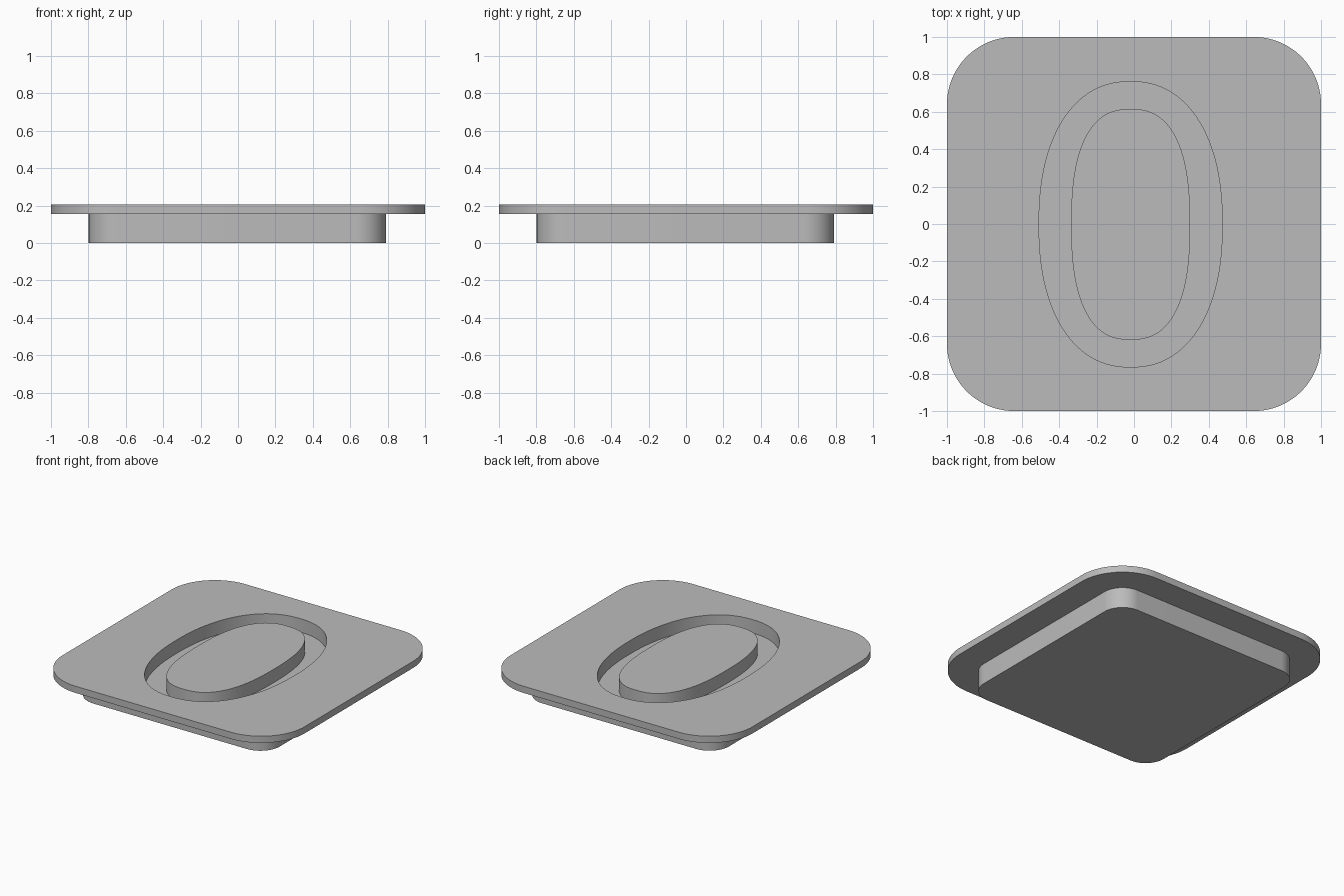
import bpy, bmesh
from math import sin, cos, pi, copysign

STEPS = 24  # points per quarter of every outline

cube = bpy.data.objects.get("Cube")
if cube:
    bpy.data.objects.remove(cube, do_unlink=True)

grey = bpy.data.materials.new("plain_grey")
grey.use_nodes = True
colour = (0.5, 0.5, 0.5, 1)
grey.diffuse_color = colour
grey.node_tree.nodes["Principled BSDF"].inputs["Base Color"].default_value = colour


def rounded_square(half, radius, z, centre=0.0):
    """Square outline with one arc per corner."""
    pts = []
    for q in range(4):
        cx = (half - radius) * (1 if q in (0, 3) else -1)
        cy = (half - radius) * (1 if q < 2 else -1)
        for i in range(STEPS):
            a = (q + i / (STEPS - 1)) * pi / 2
            pts.append((centre + cx + radius * cos(a), centre + cy + radius * sin(a), z))
    return pts


def oval(rx, ry, power, z, centre=-0.018):
    """Slightly squared ellipse outline."""
    def bulge(v):
        return copysign(abs(v) ** (2 / power), v)
    angles = [(i + 0.5) * pi / 2 / STEPS for i in range(4 * STEPS)]
    return [(centre + rx * bulge(cos(a)), ry * bulge(sin(a)) - 0.002, z) for a in angles]


def loft(name, outlines):
    """Skin matching outlines in order and cap both ends."""
    bm = bmesh.new()
    rings = [[bm.verts.new(p) for p in line] for line in outlines]
    for low, high in zip(rings, rings[1:]):
        for i in range(len(low)):
            j = (i + 1) % len(low)
            bm.faces.new((low[i], low[j], high[j], high[i]))
    bm.faces.new(rings[0][::-1])
    bm.faces.new(rings[-1])
    bmesh.ops.recalc_face_normals(bm, faces=bm.faces)
    mesh = bpy.data.meshes.new(name)
    bm.to_mesh(mesh)
    bm.free()
    mesh.materials.append(grey)
    obj = bpy.data.objects.new(name, mesh)
    bpy.context.collection.objects.link(obj)
    bpy.ops.object.select_all(action="DESELECT")
    obj.select_set(True)
    bpy.context.view_layer.objects.active = obj
    bpy.ops.object.shade_smooth_by_angle(angle=pi / 6)
    return obj


TOP, LIP, FLOOR = 0.205, 0.155, 0.105

# Plug, overhanging lip, oval groove and flush island in one closed skin
loft("grooved_lid", [
    rounded_square(0.795, 0.16, 0, -0.003),
    rounded_square(0.795, 0.16, LIP, -0.003),
    rounded_square(1, 0.36, LIP),
    rounded_square(1, 0.36, TOP),
    oval(0.49, 0.763, 2.25, TOP),
    oval(0.49, 0.763, 2.25, FLOOR),
    oval(0.318, 0.617, 2.5, FLOOR),
    oval(0.318, 0.617, 2.5, TOP),
])
